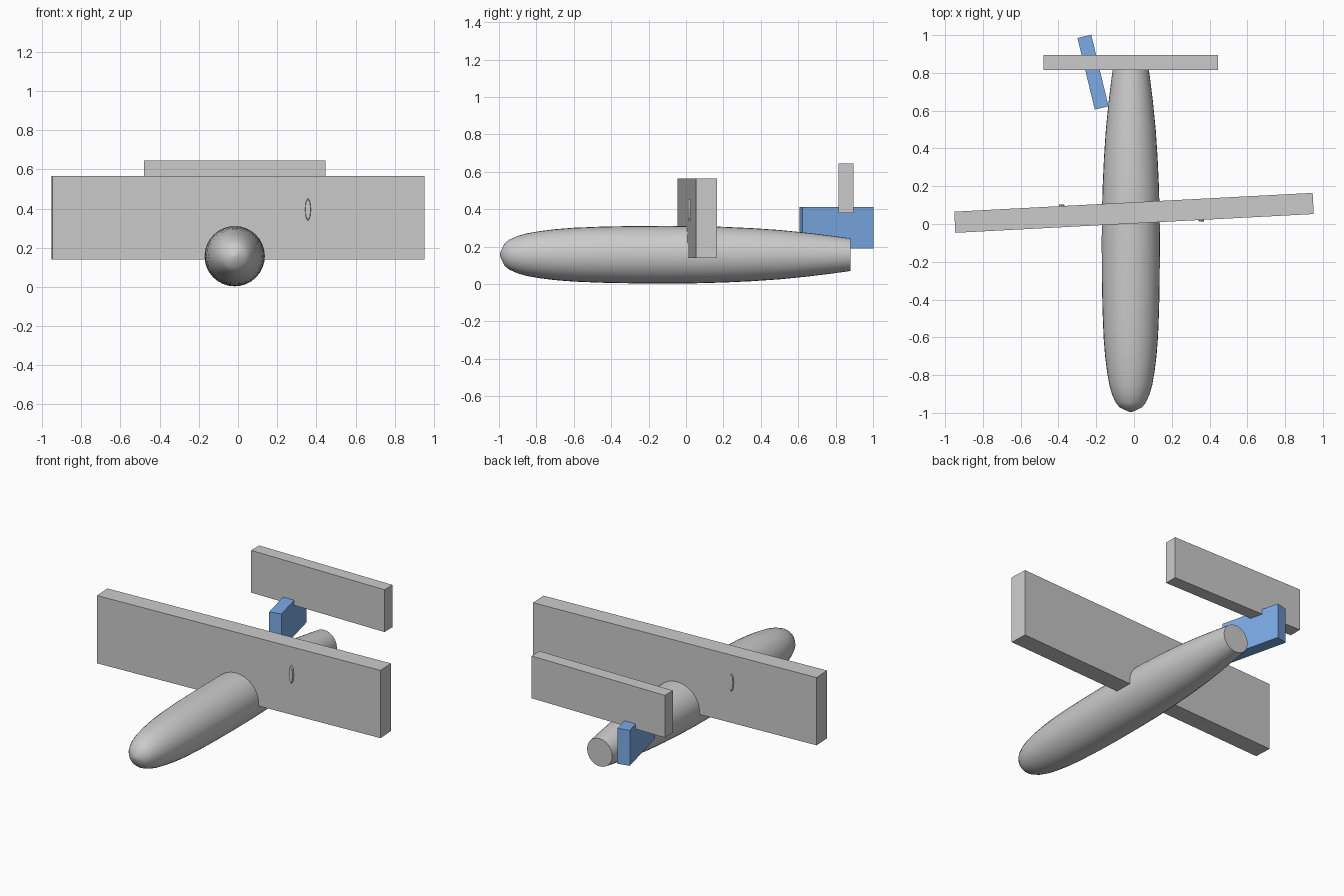
import bpy, bmesh, math
from mathutils import Matrix

if "Cube" in bpy.data.objects:
    bpy.data.objects.remove(bpy.data.objects["Cube"])


def box(name, center, size, turn=0.0):
    bm = bmesh.new()
    bmesh.ops.create_cube(bm, size=1, matrix=Matrix.Diagonal((*size, 1)))
    return finish(name, bm, center, turn)


def finish(name, bm, center, turn=0.0):
    bmesh.ops.recalc_face_normals(bm, faces=bm.faces)
    mesh = bpy.data.meshes.new(name)
    bm.to_mesh(mesh)
    bm.free()
    ob = bpy.data.objects.new(name, mesh)
    bpy.context.collection.objects.link(ob)
    ob.location = center
    ob.rotation_euler.z = math.radians(turn)
    return ob


def lathe(name, center, profile, sides, sx=1.0, sz=1.0):
    """Rings of (y, radius) around the y axis; closed at both ends."""
    bm = bmesh.new()
    rings = []
    for y, r in profile:
        ring = []
        for i in range(sides):
            a = 2 * math.pi * i / sides
            ring.append(bm.verts.new((r * sx * math.cos(a), y, r * sz * math.sin(a))))
        rings.append(ring)
    for a, b in zip(rings, rings[1:]):
        for i in range(sides):
            j = (i + 1) % sides
            bm.faces.new((a[i], a[j], b[j], b[i]))
    bm.faces.new(rings[0])
    bm.faces.new(rings[-1])
    return finish(name, bm, center)


# Fuselage: rounded nose, flat cut tail
profile = [(-0.995, 0.006), (-0.985, 0.03), (-0.97, 0.06), (-0.945, 0.08), (-0.9, 0.1),
           (-0.85, 0.114), (-0.78, 0.126), (-0.7, 0.136), (-0.6, 0.144), (-0.45, 0.15),
           (-0.3, 0.153), (-0.1, 0.154), (0.05, 0.153), (0.2, 0.149), (0.35, 0.142),
           (0.5, 0.132), (0.65, 0.117), (0.78, 0.101), (0.88, 0.087)]
fuselage = lathe("fuselage", (-0.017, 0, 0.157), profile, 32)
bpy.context.view_layer.objects.active = fuselage
fuselage.select_set(True)
bpy.ops.object.shade_smooth_by_angle(angle=math.radians(35))

# Slab wings, slightly yawed main wing
box("main_wing", (0, 0.059, 0.353), (1.9, 0.112, 0.425), 3)
box("tail_wing", (-0.017, 0.855, 0.512), (0.925, 0.08, 0.265))

# Fin, yawed and set off to one side
fin = box("tail_fin", (-0.217, 0.804, 0.3), (0.075, 0.39, 0.222), 13.6)
blue = bpy.data.materials.new("blue")
blue.diffuse_color = (0.2, 0.41, 0.79, 1)
blue.use_nodes = True
blue.node_tree.nodes["Principled BSDF"].inputs["Base Color"].default_value = blue.diffuse_color
fin.data.materials.append(blue)

# Thin pods just breaking through the wing faces
for side, x in (("right", 0.357), ("left", -0.383)):
    lathe(side + "_wing_pod", (x, 0.057, 0.395),
          [(-0.045, 0.85), (-0.03, 1), (0.03, 1), (0.045, 0.85)], 8, 0.016, 0.062)
